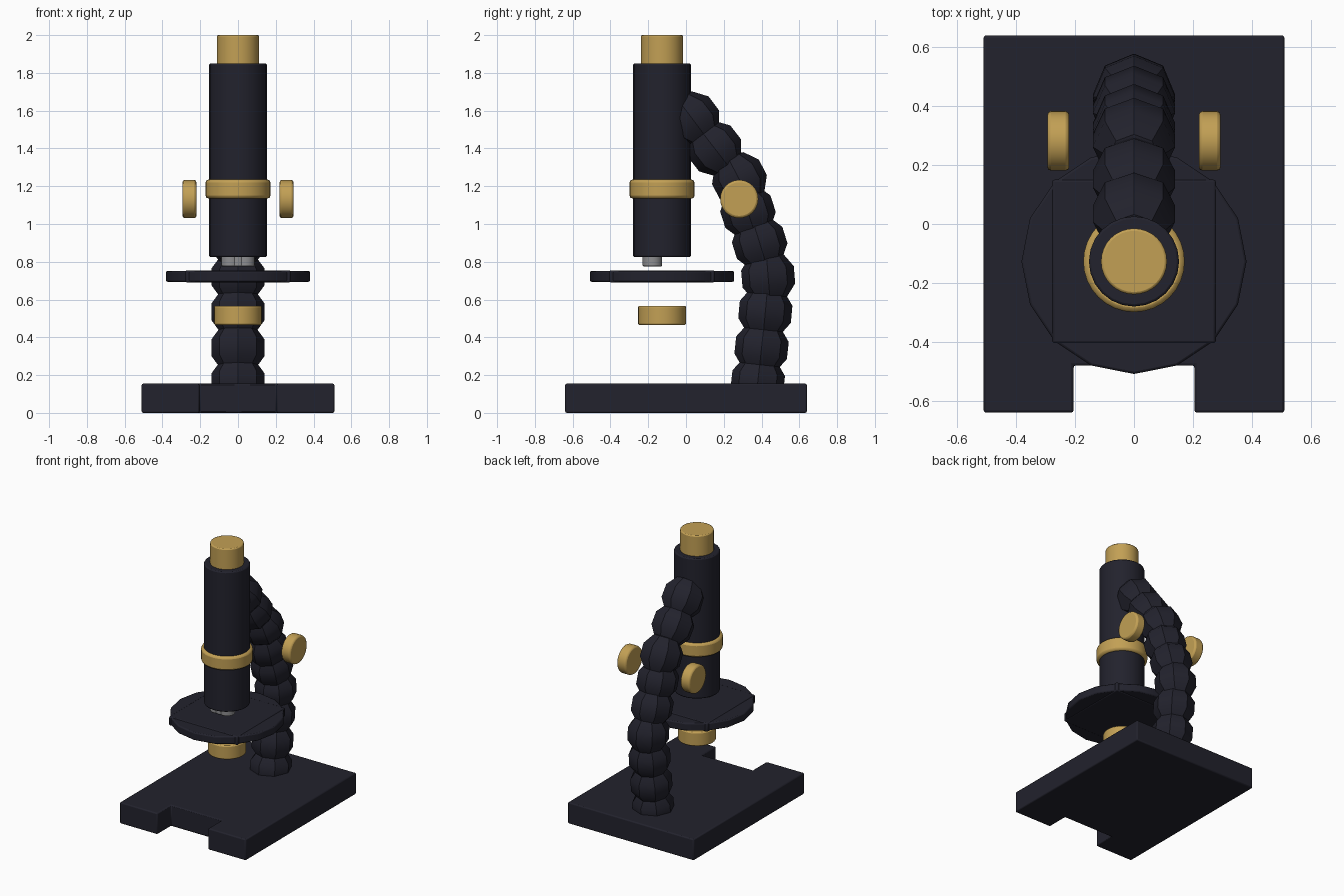
import bpy, bmesh
from math import radians
from mathutils import Matrix, Vector

if "Cube" in bpy.data.objects:
    bpy.data.objects.remove(bpy.data.objects["Cube"])


def material(name, rgb, metallic=0.0):
    m = bpy.data.materials.new(name)
    m.use_nodes = True
    m.diffuse_color = (*rgb, 1)
    m.node_tree.nodes["Principled BSDF"].inputs["Base Color"].default_value = (*rgb, 1)
    return m


BLACK = material("black enamel", (0.016, 0.016, 0.026))
BRASS = material("brass", (0.54, 0.35, 0.09))
STEEL = material("steel", (0.27, 0.27, 0.28))
AXIS_Y = -0.127  # optical axis


def finish(name, bm, mat, bevel=0.0):
    mesh = bpy.data.meshes.new(name)
    bmesh.ops.recalc_face_normals(bm, faces=bm.faces[:])
    bm.to_mesh(mesh)
    bm.free()
    mesh.materials.append(mat)
    ob = bpy.data.objects.new(name, mesh)
    bpy.context.collection.objects.link(ob)
    if bevel:
        mod = ob.modifiers.new("soft edges", "BEVEL")
        mod.width = bevel
        mod.segments = 2
        mod.limit_method = "ANGLE"
        mod.angle_limit = radians(40)
    bpy.ops.object.select_all(action="DESELECT")
    ob.select_set(True)
    bpy.context.view_layer.objects.active = ob
    bpy.ops.object.shade_smooth_by_angle(angle=radians(35))
    return ob


def cylinder(name, center, radius, depth, mat, sides=32, axis="Z", bevel=0.008):
    bm = bmesh.new()
    rot = Matrix.Rotation(radians(90), 4, "Y") if axis == "X" else Matrix()
    bmesh.ops.create_cone(bm, cap_ends=True, segments=sides, radius1=radius,
                          radius2=radius, depth=depth,
                          matrix=Matrix.Translation(center) @ rot)
    return finish(name, bm, mat, bevel)


def upright(name, z0, z1, radius, mat, sides=32, x=0, y=AXIS_Y, bevel=0.008):
    return cylinder(name, (x, y, (z0 + z1) / 2), radius, z1 - z0, mat, sides, bevel=bevel)


# Base: U-shaped slab with a notch at the front
outline = [(-0.51, 0.64), (-0.51, -0.64), (-0.205, -0.64), (-0.205, -0.48),
           (0.205, -0.48), (0.205, -0.64), (0.51, -0.64), (0.51, 0.64)]
bm = bmesh.new()
foot = bm.faces.new([bm.verts.new((x, y, 0)) for x, y in outline])
top = bmesh.ops.extrude_face_region(bm, geom=[foot])["geom"]
bmesh.ops.translate(bm, vec=(0, 0, 0.155),
                    verts=[v for v in top if isinstance(v, bmesh.types.BMVert)])
finish("base", bm, BLACK, 0.008)

# Arm: overlapping faceted beads following a curve
path = [(0.38, 0.165), (0.40, 0.345), (0.42, 0.535), (0.435, 0.72), (0.39, 0.9),
        (0.328, 1.065), (0.283, 1.235), (0.152, 1.4), (0.035, 1.555)]
points = [Vector((0, y, z)) for y, z in path]
for i, p in enumerate(points):
    along = points[min(i + 1, len(points) - 1)] - points[max(i - 1, 0)]
    tilt = Vector((0, 0, 1)).rotation_difference(along.normalized()).to_matrix().to_4x4()
    bm = bmesh.new()
    bmesh.ops.create_uvsphere(bm, u_segments=8, v_segments=5, radius=0.147,
                              matrix=Matrix.Translation(p) @ tilt)
    # trim whatever would reach through the base
    geom = bm.verts[:] + bm.edges[:] + bm.faces[:]
    bmesh.ops.bisect_plane(bm, geom=geom, plane_co=(0, 0, 0.1), plane_no=(0, 0, -1),
                           clear_outer=True)
    finish(f"arm_bead_{i + 1}", bm, BLACK)

# Optical tube
upright("body_tube", 0.825, 1.85, 0.153, BLACK, 24)
upright("eyepiece", 1.83, 2.0, 0.112, BRASS)
upright("tube_collar", 1.135, 1.235, 0.172, BRASS, bevel=0.015)
for i, x in enumerate((-0.038, 0, 0.038)):
    upright(f"objective_{i + 1}", 0.775, 0.85, 0.052, STEEL, 16, x=x, y=-0.178)

# Stage: round table with a square plate, and the condenser below it
upright("stage_disc", 0.694, 0.751, 0.382, BLACK, 16)
bm = bmesh.new()
bmesh.ops.create_cube(bm, size=1, matrix=Matrix.Translation((0, AXIS_Y, 0.7225))
                      @ Matrix.Diagonal((0.555, 0.555, 0.065, 1)))
finish("stage_plate", bm, BLACK, 0.008)
upright("condenser", 0.465, 0.567, 0.127, BRASS)

# Focus knobs on both sides of the arm
for side, s in (("left", 1), ("right", -1)):
    cylinder(f"{side}_focus_knob", (s * 0.257, 0.282, 1.132), 0.101, 0.074, BRASS,
             axis="X", bevel=0.012)
